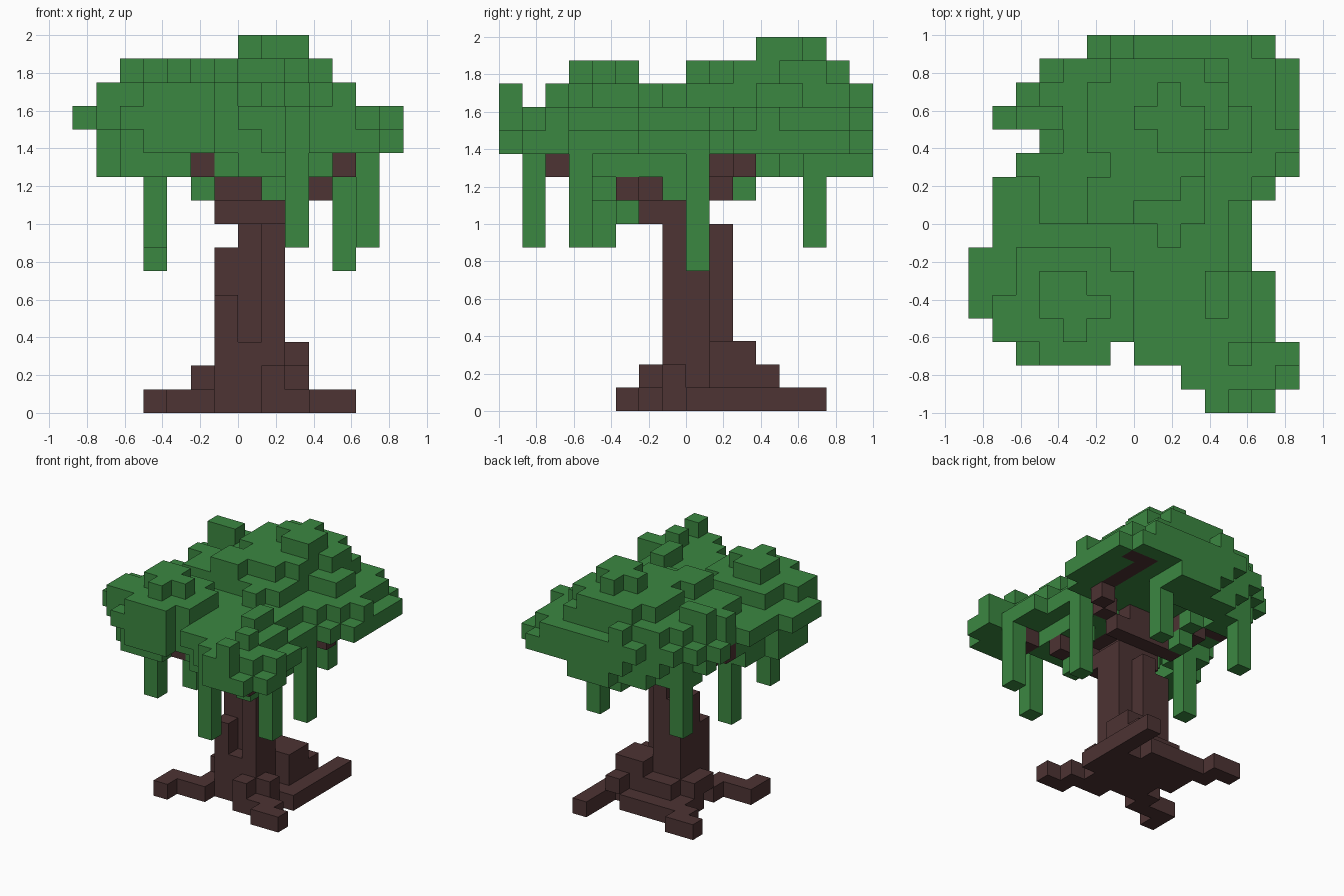
import bpy
import bmesh
from mathutils import Vector

old = bpy.data.objects.get("Cube")
if old:
    bpy.data.objects.remove(old, do_unlink=True)

UNIT = 0.125
SIDES = [Vector(s) for s in ((1, 0, 0), (-1, 0, 0), (0, 1, 0), (0, -1, 0), (0, 0, 1), (0, 0, -1))]


def make_material(name, color):
    mat = bpy.data.materials.new(name)
    mat.use_nodes = True
    mat.diffuse_color = color
    mat.node_tree.nodes["Principled BSDF"].inputs["Base Color"].default_value = color
    return mat


def box(xs, ys, zs):
    """Cells in a block; each range is (first, last), or one number."""
    spans = [r if isinstance(r, tuple) else (r, r) for r in (xs, ys, zs)]
    x, y, z = [range(a, b + 1) for a, b in spans]
    return {(i, j, k) for i in x for j in y for k in z}


def layer(level, first_row, spans):
    """One flat layer, with one (first, last) x span per row going back."""
    cells = set()
    for n, span in enumerate(spans):
        cells |= box(span, first_row + n, level)
    return cells


def move_to(cells, level):
    return {(x, y, level) for x, y, z in cells}


def shrink(cells, steps):
    """Remove the outer ring of a flat layer, a number of times."""
    for step in range(steps):
        cells = {(x, y, z) for x, y, z in cells
                 if {(x + 1, y, z), (x - 1, y, z), (x, y + 1, z), (x, y - 1, z)} <= cells}
    return cells


def build(name, cells, mat, hidden=frozenset()):
    """Mesh the outer faces of a set of cells."""
    bm = bmesh.new()
    for cell in cells:
        centre = Vector(cell) + Vector((0.5, 0.5, 0.5))
        for side in SIDES:
            near = tuple(int(c) for c in Vector(cell) + side)
            if near in cells or near in hidden:
                continue
            u = Vector((side.y, side.z, side.x))
            v = side.cross(u)
            corners = [centre + (side + u * a + v * b) / 2
                       for a, b in ((-1, -1), (1, -1), (1, 1), (-1, 1))]
            bm.faces.new([bm.verts.new(c * UNIT) for c in corners])
    bmesh.ops.remove_doubles(bm, verts=bm.verts, dist=UNIT / 100)
    mesh = bpy.data.meshes.new(name)
    bm.to_mesh(mesh)
    bm.free()
    mesh.materials.append(mat)
    obj = bpy.data.objects.new(name, mesh)
    bpy.context.collection.objects.link(obj)


bark = make_material("dark_bark", (0.074, 0.033, 0.033, 1))
leaf = make_material("leaf_green", (0.044, 0.245, 0.053, 1))

# Roots: a stepped base with four crooked arms
roots = layer(0, -2, [(1, 3), (-2, 2), (-1, 3), (-2, 3), (-2, 3), (-3, 1)])
roots |= box((3, 4), -3, 0) | box(3, (3, 5), 0)
roots |= box(-4, -3, 0) | box((-4, -2), -2, 0) | box((-4, -3), 4, 0)
roots |= box(1, -2, 1) | layer(1, -1, [(-1, 2), (-2, 1), (-2, 2), (-1, 2)]) | box(2, 3, 1)
roots |= box((-1, 1), (-1, 1), 2) | box((1, 2), (1, 2), 2)

# Trunk: grooved, leaning forward near the top
trunk = box(0, (0, 1), (3, 7)) | box(1, (-1, 0), (3, 7))
trunk |= box(-1, (-1, 1), (3, 4)) | box(-1, (0, 1), (5, 6))
trunk |= box((-1, 1), (-2, 0), 8) | box((-1, 0), (-3, 1), 9)

# Branches: front right, back right, back left and front left
branches = box((1, 3), -3, 9) | box(4, (-6, -5), 10)
branches |= box((1, 2), 1, 9) | box(3, 1, 10) | box(4, 2, 10)
branches |= box(4, (3, 6), 11) | box(5, 6, 11)
branches |= box(-2, 1, 9) | box((-3, -2), (1, 2), 10) | box((-5, -4), 2, 11)
branches |= box(-2, (-4, -3), 10) | box((-1, 1), (-3, 1), 10)

# Canopy: the widest outline, row by row from front to back
outline = layer(12, -8, [(3, 5), (2, 6), (0, 6), (-6, 5), (-7, 5), (-7, 5), (-7, 4), (-6, 4),
                         (-6, 4), (-6, 5), (-5, 6), (-4, 6), (-6, 6), (-5, 6), (-4, 6), (-2, 5)])
outline |= box((-5, -2), -6, 12)
canopy = {(x, y, z) for x, y, z in outline if (x + 1, y, z) in outline or y in (-6, 3)}

# Lower shell: pulled in on the left side
shell = {(x, y, z) for x, y, z in outline if (x - 1, y, z) in outline or x > 0}
canopy |= move_to(shell, 11)

# Rim under the shell, open in the middle and where branches pass
rim = {(x, y, z) for x, y, z in shrink(outline, 1) - shrink(outline, 3)
       if y > -6 and not (x in (-2, 4) and y < 0) and not (x > 2 and y > 0)
       and not (x < -2 and y in (1, 2, 3))}
canopy |= move_to(rim, 10) | box((0, 2), 7, 10)

# Leaf tufts around the top of the trunk
canopy |= box(2, -3, 8) | box(1, -4, 9) | box(-2, -1, 9) | box(3, -1, 9) | box(-2, 2, 9)

# Upper mounds, parted by a shallow valley
canopy |= layer(13, -6, [(-4, -2), (-6, -1), (-6, -1), (-5, -1), (-5, -2), (1, 1), (-4, 2),
                         (-4, 2), (-5, 2), (-3, 4), (-4, 4), (-4, 3), (-3, 3), (-1, -1)])
canopy |= box(4, -8, 13) | box(4, -6, 13) | box(3, (-4, -3), 13)
canopy |= layer(14, -5, [(-3, -3), (-4, -2), (-4, -3)])
canopy |= layer(14, 0, [(-2, -1), (-2, 1), (-1, 2), (-2, 2), (-2, 3), (-2, 3), (-1, 2)])
canopy |= box((-5, -4), 4, (13, 14))
canopy |= layer(15, 3, [(1, 2), (0, 2), (1, 1)])

# Vines hanging from the rim: position and lowest cell
vines = set()
for x, y, low in ((-4, -4, 7), (2, -7, 7), (5, -5, 7), (4, 0, 6), (2, 5, 7), (-4, 5, 7), (-4, 0, 6)):
    vines |= box(x, y, (low, 10))

branches -= trunk
vines -= branches
canopy -= trunk | branches | vines
wood = roots | trunk | branches
build("roots", roots, bark, wood)
build("trunk", trunk, bark, wood)
build("branches", branches, bark, wood | canopy)
build("canopy", canopy, leaf, wood | vines)
build("hanging_vines", vines, leaf, canopy | wood)
